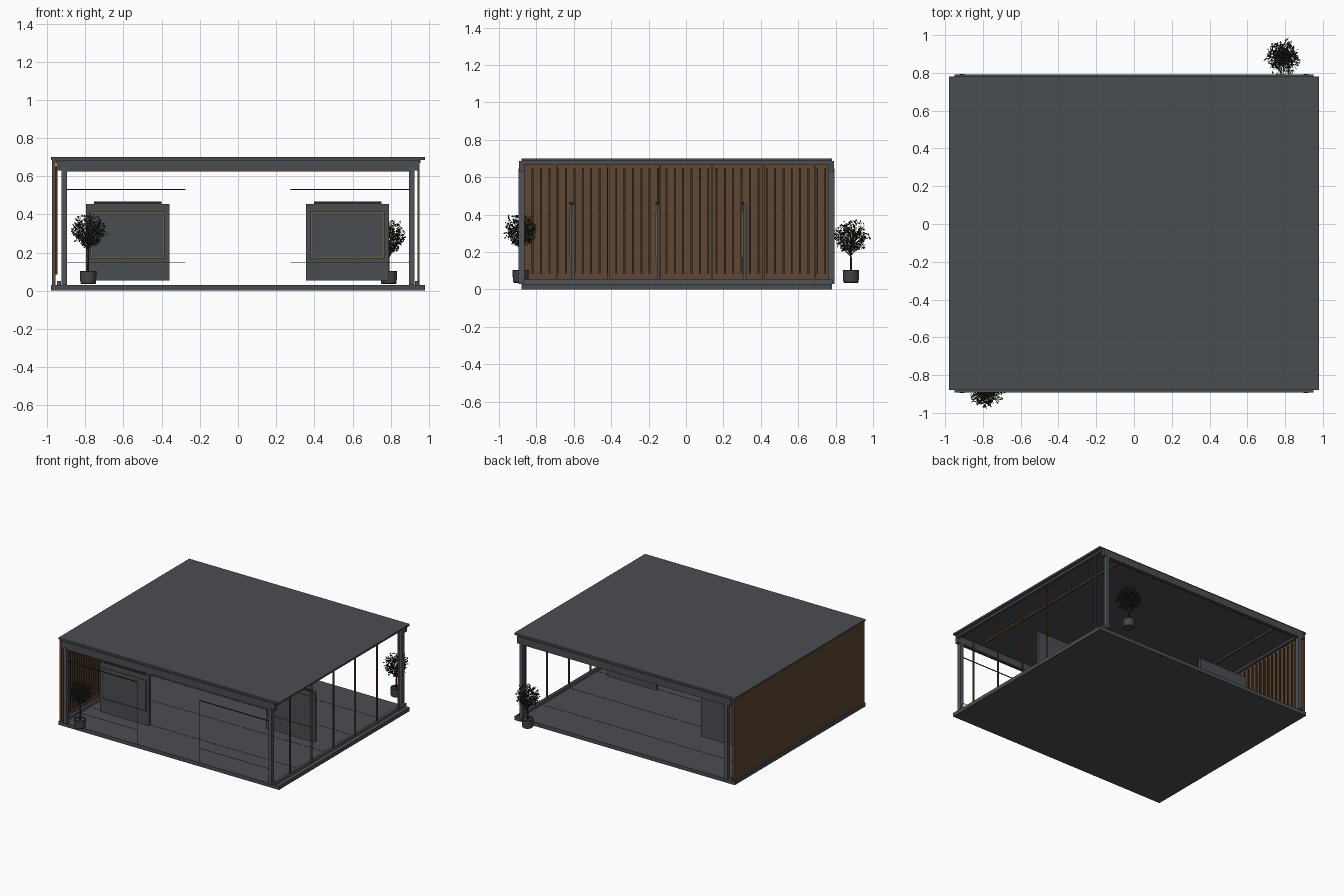
import bpy, bmesh, math, random
from mathutils import Vector, Matrix

if "Cube" in bpy.data.objects:
    bpy.data.objects.remove(bpy.data.objects["Cube"])
random.seed(4)


def mat(name, r, g, b):
    m = bpy.data.materials.new(name)
    m.diffuse_color = (r, g, b, 1)
    m.use_nodes = True
    m.node_tree.nodes["Principled BSDF"].inputs["Base Color"].default_value = m.diffuse_color
    return m


GREY = mat("slate_grey", 0.068, 0.074, 0.083)
STEEL = mat("steel_grey", 0.08, 0.09, 0.105)
WOOD = mat("warm_wood", 0.115, 0.064, 0.033)
SLAT = mat("dark_walnut", 0.055, 0.032, 0.018)
BRASS = mat("aged_brass", 0.17, 0.11, 0.04)
DARK = mat("charcoal", 0.02, 0.022, 0.025)
LEAF = mat("leaf_green", 0.017, 0.03, 0.016)
BARK = mat("bark", 0.04, 0.028, 0.02)
POT = mat("pot_grey", 0.055, 0.058, 0.064)


def finish(name, bm, m):
    me = bpy.data.meshes.new(name)
    bm.to_mesh(me)
    bm.free()
    me.materials.append(m)
    ob = bpy.data.objects.new(name, me)
    bpy.context.collection.objects.link(ob)
    return ob


def boxes(name, m, *spans):
    """One object made of boxes, each (x0, x1, y0, y1, z0, z1)."""
    bm = bmesh.new()
    for x0, x1, y0, y1, z0, z1 in spans:
        M = Matrix.Translation(((x0 + x1) / 2, (y0 + y1) / 2, (z0 + z1) / 2)) @ \
            Matrix.Diagonal((x1 - x0, y1 - y0, z1 - z0, 1))
        bmesh.ops.create_cube(bm, size=1, matrix=M)
    return finish(name, bm, m)


# Floor and roof slabs
boxes("floor_slab", GREY, (-0.98, 0.98, -0.88, 0.78, 0, 0.03))
boxes("roof_slab", GREY, (-0.98, 0.98, -0.88, 0.78, 0.685, 0.70))
boxes("floor_seams", DARK, *[(-0.92, 0.92, y - 0.002, y + 0.002, 0.029, 0.031)
                             for y in (-0.55, -0.2, 0.15, 0.5)])

# Front and back roof beams with a thin wood strip below
boxes("roof_beams", GREY, (-0.95, 0.95, -0.892, -0.862, 0.63, 0.686),
      (-0.95, 0.95, 0.762, 0.792, 0.63, 0.686))
boxes("beam_trim", WOOD, (-0.90, 0.90, -0.885, -0.87, 0.624, 0.63),
      (-0.90, 0.90, 0.77, 0.785, 0.624, 0.63))

# Corner posts
boxes("corner_posts", STEEL, *[(x - 0.014, x + 0.014, y - 0.016, y + 0.016, 0.03, 0.645)
                               for x in (-0.911, 0.911) for y in (-0.879, 0.778)])

# Side sills and head rails
boxes("side_sills", STEEL, *[(x - 0.01, x + 0.01, -0.87, 0.785, 0.03, 0.052)
                             for x in (-0.938, 0.938)])
boxes("side_heads", GREY, *[(x - 0.012, x + 0.012, -0.87, 0.77, 0.668, 0.686)
                            for x in (-0.945, 0.945)])

# Wood wall with slats on the inside
boxes("wood_wall", WOOD, (-0.974, -0.957, -0.875, 0.775, 0.03, 0.685))
boxes("wall_slats", SLAT, *[(-0.958, -0.945, y - 0.005, y + 0.005, 0.085, 0.65)
                            for y in [-0.82 + 0.0447 * i for i in range(36)]])

# Mullions on the open side
boxes("mullions", WOOD, *[(0.94, 0.95, y - 0.005, y + 0.005, 0.03, 0.67)
                          for y in [-0.69 + 0.276 * i for i in range(6)]])

# Ceiling strips running front to back
boxes("ceiling_strips", WOOD, *[(x - 0.01, x + 0.01, -0.80, 0.70, 0.672, 0.686)
                                for x in (-0.74, 0.74)])

# Thin rails and edge rods of the front screens
for side, s in (("left", -1), ("right", 1)):
    a, b = sorted((s * 0.275, s * 0.90))
    boxes(side + "_screen_top", DARK, (a, b, -0.882, -0.876, 0.528, 0.533))
    boxes(side + "_screen_rail", BRASS, (a, b, -0.881, -0.877, 0.144, 0.147))
    boxes(side + "_screen_edge", GREY, (s * 0.275 - 0.001, s * 0.275 + 0.001, -0.88, -0.878, 0.04, 0.53))

# Display boards with a raised brass-framed picture and a light bar
for i, (x, y) in enumerate(((-0.578, -0.604), (0.574, -0.145), (-0.578, 0.315))):
    boxes(f"board_{i}", GREY, (x - 0.218, x + 0.218, y - 0.011, y + 0.011, 0.053, 0.455))
    f = y - 0.011
    boxes(f"picture_{i}", GREY, (x - 0.188, x + 0.188, f - 0.006, f, 0.175, 0.41))
    boxes(f"picture_frame_{i}", BRASS,
          *[(x + k * 0.19 - 0.004, x + k * 0.19 + 0.004, f - 0.009, f, 0.168, 0.414) for k in (-1, 1)],
          *[(x - 0.194, x + 0.194, f - 0.009, f, z - 0.004, z + 0.004) for z in (0.172, 0.41)])
    boxes(f"light_bar_{i}", DARK, (x - 0.177, x + 0.177, y - 0.018, y - 0.004, 0.455, 0.467))


def rod(bm, a, b, r0, r1):
    d = b - a
    M = Matrix.Translation((a + b) / 2) @ d.to_track_quat('Z', 'Y').to_matrix().to_4x4()
    bmesh.ops.create_cone(bm, cap_ends=True, segments=6, radius1=r0, radius2=r1,
                          depth=d.length, matrix=M)


def tree(name, cx, cy, cz):
    # Round pot, turned from a profile
    bm = bmesh.new()
    prof = [(0, 0.035), (0.036, 0.035), (0.041, 0.04), (0.044, 0.10),
            (0.042, 0.103), (0.038, 0.10), (0.037, 0.093), (0, 0.093)]
    vs = [bm.verts.new((cx + r, cy, z)) for r, z in prof]
    es = [bm.edges.new(p) for p in zip(vs, vs[1:])]
    bmesh.ops.spin(bm, geom=vs + es, cent=(cx, cy, 0), axis=(0, 0, 1),
                   angle=2 * math.pi, steps=24)
    bmesh.ops.remove_doubles(bm, verts=bm.verts, dist=1e-5)
    bmesh.ops.recalc_face_normals(bm, faces=bm.faces)
    ob = finish(name + "_pot", bm, POT)
    bpy.ops.object.select_all(action='DESELECT')
    ob.select_set(True)
    bpy.context.view_layer.objects.active = ob
    bpy.ops.object.shade_smooth_by_angle()

    # Trunk, branches and leaves
    wood, leaves = bmesh.new(), bmesh.new()
    fork = Vector((cx, cy, cz - 0.12))
    rod(wood, Vector((cx, cy, 0.09)), fork, 0.006, 0.005)
    rod(wood, fork, Vector((cx, cy, cz + 0.03)), 0.004, 0.002)
    n = 60
    for i in range(n):
        u = 1 - 2 * (i + 0.5) / n
        a = i * 2.39996
        w = math.sqrt(1 - u * u)
        tip = Vector((cx, cy, cz)) + Vector((w * math.cos(a), w * math.sin(a), u * 0.93)) \
            * random.uniform(0.075, 0.098)
        start = fork.lerp(Vector((cx, cy, cz)), random.uniform(0, 0.7))
        rod(wood, start, tip, 0.0018, 0.0008)
        for _ in range(10):
            d = Vector([random.gauss(0, 1) for _ in range(3)]).normalized()
            p = start.lerp(tip, random.uniform(0.6, 1.0)) + d * 0.012
            side = d.orthogonal().normalized()
            side.rotate(Matrix.Rotation(random.uniform(0, 6.28), 3, d))
            L, W = d * random.uniform(0.013, 0.019), side * 0.0055
            leaves.faces.new([leaves.verts.new(q) for q in
                              (p - L * 0.5, p + W, p + L * 0.5, p - W)])
    finish(name + "_branches", wood, BARK)
    finish(name + "_leaves", leaves, LEAF)


tree("front_tree", -0.785, -0.884, 0.325)
tree("back_tree", 0.79, 0.882, 0.29)
